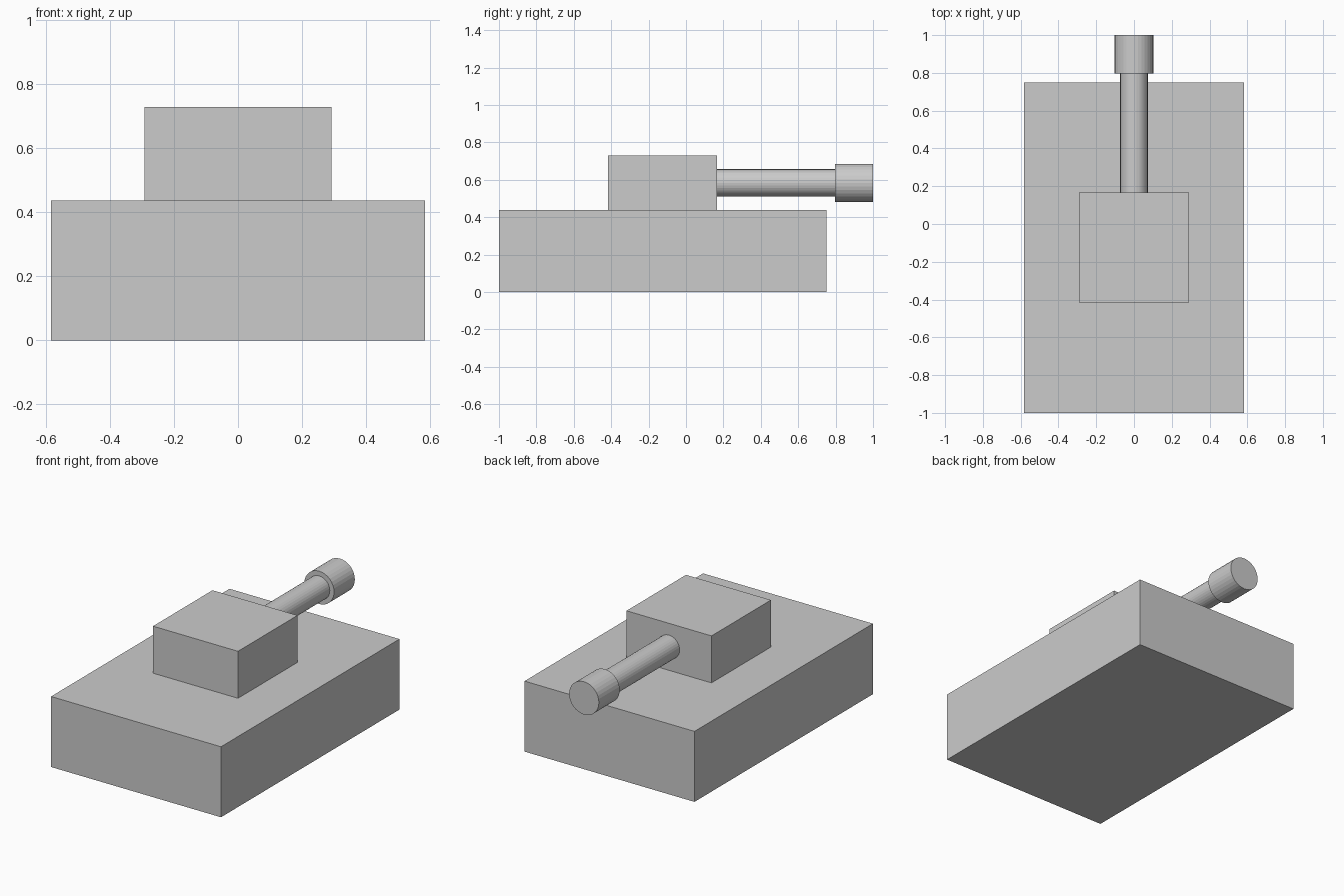
import bpy
import math

if "Cube" in bpy.data.objects:
    bpy.data.objects.remove(bpy.data.objects["Cube"])

U = 0.14583  # one design unit


def box(name, size, center):
    bpy.ops.mesh.primitive_cube_add(size=1, location=center)
    ob = bpy.context.object
    ob.name = name
    ob.scale = size
    bpy.ops.object.transform_apply(location=False, rotation=False, scale=True)
    return ob


def tube(name, radius, y0, y1, z):
    bpy.ops.mesh.primitive_cylinder_add(
        vertices=32, radius=radius, depth=y1 - y0,
        location=(0, (y0 + y1) / 2, z), rotation=(math.pi / 2, 0, 0))
    ob = bpy.context.object
    ob.name = name
    return ob


# Hull and turret blocks
box("hull", (8 * U, 12 * U, 3 * U), (0, -0.125, 1.5 * U))
box("turret", (4 * U, 4 * U, 2 * U), (0, -0.125, 4 * U))

# Gun barrel with a wider muzzle at the tip
turret_face = -0.125 + 2 * U
tube("barrel", 0.5 * U, turret_face, 0.80, 4 * U)
tube("muzzle", 0.7 * U, 0.796, 1.0, 4 * U)
